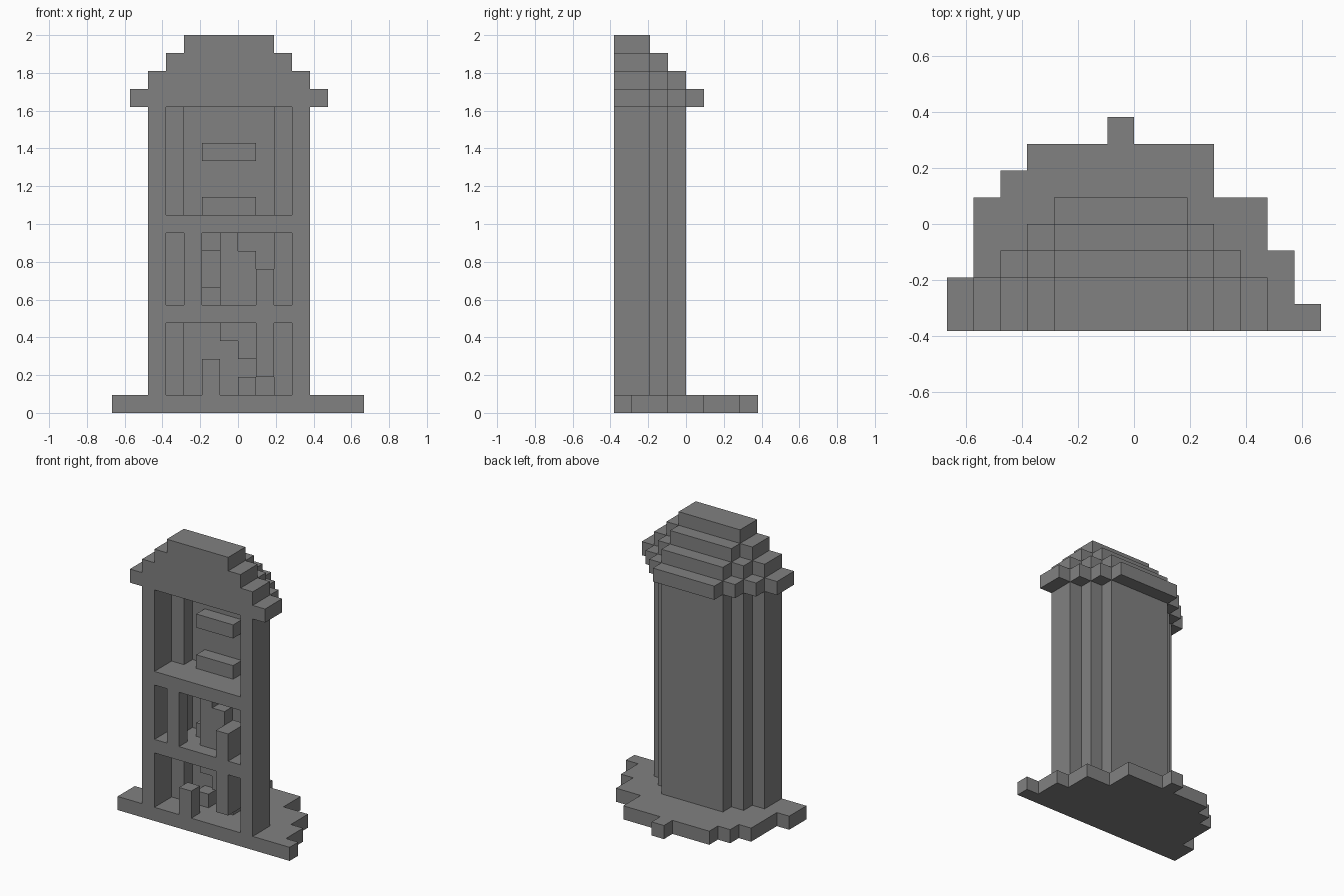
import bpy
import bmesh
import math
from mathutils import Vector

cube = bpy.data.objects.get("Cube")
if cube:
    bpy.data.objects.remove(cube, do_unlink=True)

UNIT = 2 / 21
ORIGIN = Vector((-7, -4, 0))

stone = bpy.data.materials.new("grey_stone")
stone.use_nodes = True
grey = (0.22, 0.22, 0.22, 1)
stone.diffuse_color = grey
stone.node_tree.nodes["Principled BSDF"].inputs["Base Color"].default_value = grey


def block(x, y, z):
    """Cells of a block; each range is (start, end) in units."""
    return {(i, j, k) for i in range(*x) for j in range(*y) for k in range(*z)}


def stepped(inset, z):
    """Half-round stepped plan, narrowing towards the back."""
    cells = set()
    for j in range(5 - inset):
        n = inset + max(0, j - 1)
        cells |= block((1 + n, 12 - n), (j, j + 1), z)
    return cells


parts = {}

# Ground slab with a ragged outline, one row per step of depth
rows = [(0, 14), (0, 13), (1, 13), (1, 12), (1, 12), (2, 10), (3, 10), (6, 7)]
parts["ground_slab"] = set().union(
    *(block(row, (j, j + 1), (0, 1)) for j, row in enumerate(rows)))

# Shell walls around the open-fronted rooms
hollow = block((3, 10), (0, 2), (1, 17)) | block((4, 9), (2, 3), (1, 17))
parts["shell_wall"] = stepped(1, (1, 17)) - hollow

# Floors between rooms
for name, k in (("lower_floor", 5), ("upper_floor", 10)):
    parts[name] = hollow & block((0, 14), (0, 8), (k, k + 1))

# Stepped dome roof
parts["roof"] = set().union(*(stepped(n, (17 + n, 18 + n)) for n in range(4)))

# Front posts, some of them broken
parts["middle_left_post"] = block((4, 5), (0, 1), (6, 10))
parts["middle_right_post"] = block((8, 9), (0, 1), (6, 8))
parts["lower_left_post"] = block((5, 6), (0, 1), (1, 3))
parts["lower_right_post"] = block((8, 9), (0, 1), (2, 5))

# Shelves on the back wall of the top room
for name, k in (("low_shelf", 11), ("high_shelf", 14)):
    parts[name] = block((5, 8), (2, 3), (k, k + 1))

# Stairs: standing in the middle room, hanging in the lower room
parts["middle_stairs"] = set().union(
    *(block((6 + n, 7 + n), (1, 2), (6, 10 - n)) for n in range(3)))
parts["lower_stairs"] = set().union(
    *(block((6 + n, 7 + n), (1, 2), (4 - n, 5)) for n in range(3)))

# Loose blocks against the back wall
for name, i, k in (("lower_left_block", 5, 1), ("lower_right_block", 7, 1),
                   ("middle_low_block", 5, 6), ("middle_high_block", 5, 9)):
    parts[name] = block((i, i + 1), (2, 3), (k, k + 1))

solid = set().union(*parts.values())


def build(name, cells):
    """Skin only the exposed sides of the cells and merge flat faces."""
    bm = bmesh.new()
    for cell in cells:
        centre = Vector(cell) + Vector((0.5, 0.5, 0.5))
        for axis in range(3):
            for sign in (-1, 1):
                normal = Vector((0, 0, 0))
                normal[axis] = sign
                if tuple(int(c + d) for c, d in zip(cell, normal)) in solid:
                    continue
                u = Vector((0, 0, 0))
                u[(axis + 1) % 3] = 0.5
                v = normal.cross(u)
                mid = centre + normal / 2 + ORIGIN
                corners = (mid - u - v, mid + u - v, mid + u + v, mid - u + v)
                bm.faces.new([bm.verts.new(c * UNIT) for c in corners])
    bmesh.ops.remove_doubles(bm, verts=bm.verts, dist=UNIT / 100)
    bmesh.ops.dissolve_limit(bm, angle_limit=math.radians(1),
                             verts=bm.verts, edges=bm.edges)
    mesh = bpy.data.meshes.new(name)
    bm.to_mesh(mesh)
    bm.free()
    mesh.materials.append(stone)
    bpy.context.collection.objects.link(bpy.data.objects.new(name, mesh))


for part_name, part_cells in parts.items():
    build(part_name, part_cells)
